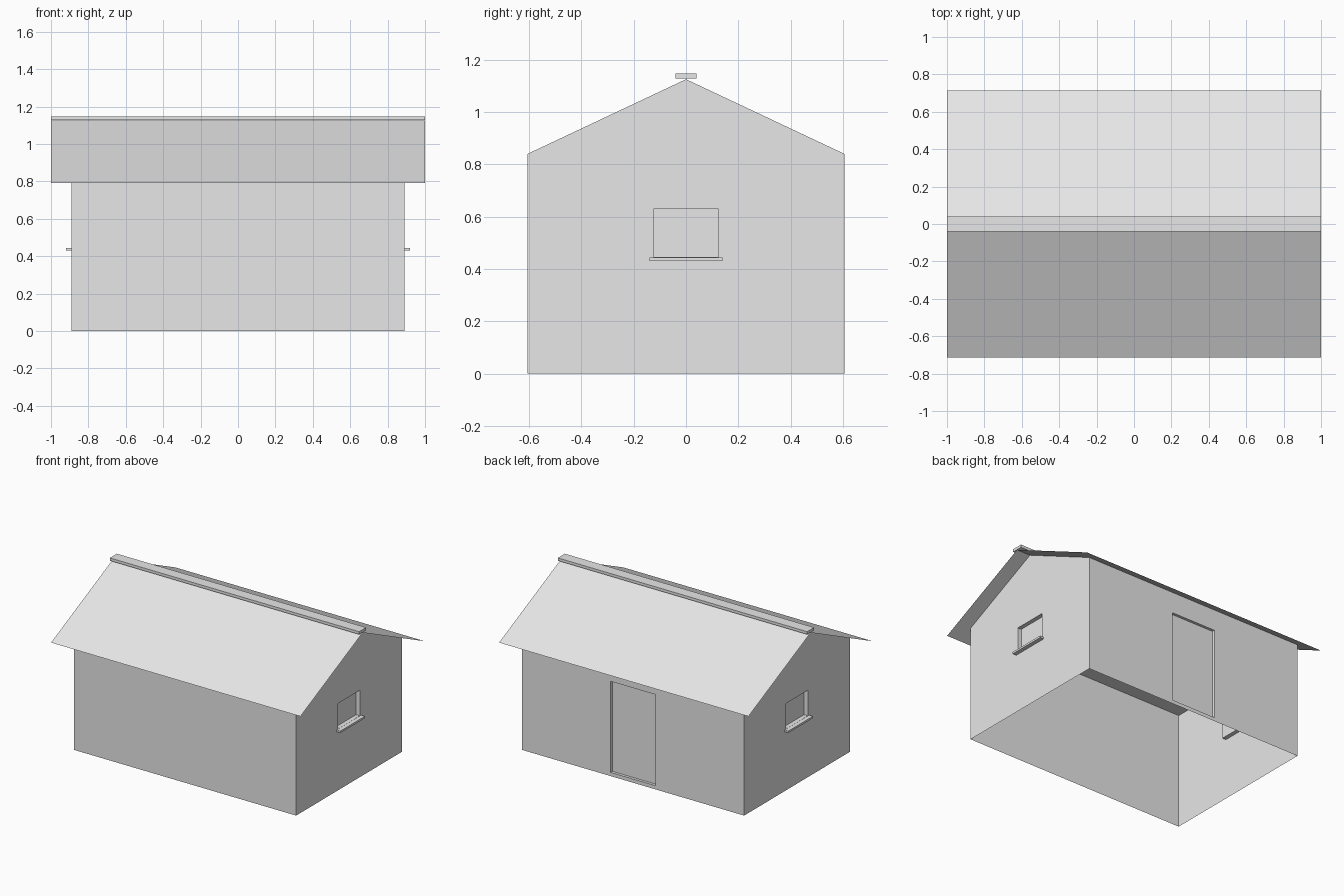
import bpy, bmesh
from mathutils import Vector

cube = bpy.data.objects.get("Cube")
if cube:
    bpy.data.objects.remove(cube, do_unlink=True)

mat = bpy.data.materials.new("light_grey")
mat.use_nodes = True
grey = (0.8, 0.8, 0.8, 1)
mat.diffuse_color = grey
mat.node_tree.nodes["Principled BSDF"].inputs["Base Color"].default_value = grey

HALF_X, HALF_Y = 0.89, 0.605
EAVE, RIDGE = 0.84, 1.125
ROOF_X, ROOF_Y, ROOF_LOW = 1.0, 0.713, 0.79


def finish(name, bm):
    mesh = bpy.data.meshes.new(name)
    bm.to_mesh(mesh)
    bm.free()
    mesh.materials.append(mat)
    obj = bpy.data.objects.new(name, mesh)
    bpy.context.collection.objects.link(obj)
    return obj


def box(name, low, high):
    low, high = Vector(low), Vector(high)
    bm = bmesh.new()
    bmesh.ops.create_cube(bm, size=1)
    for v in bm.verts:
        v.co = (low + high) / 2 + v.co * (high - low)
    return finish(name, bm)


def sheet(name, corners):
    bm = bmesh.new()
    bm.faces.new([bm.verts.new(c) for c in corners])
    return finish(name, bm)


def recess(bm, normal, across, half_width, bottom, top, depth):
    """Cut a rectangle out of one outer wall and push it inwards."""
    normal, across = Vector(normal), Vector(across)
    reach = HALF_X if normal.x else HALF_Y
    up = Vector((0, 0, 1))

    def wall():
        return [f for f in bm.faces if f.normal.dot(normal) > 0.99
                and abs(f.calc_center_median().dot(normal) - reach) < 0.001]

    for point, direction in ((across * -half_width, across), (across * half_width, across),
                             (up * bottom, up), (up * top, up)):
        faces = wall()
        geom = faces + list({e for f in faces for e in f.edges}) \
            + list({v for f in faces for v in f.verts})
        bmesh.ops.bisect_plane(bm, geom=geom, plane_co=point, plane_no=direction)
        bm.normal_update()

    target = [f for f in wall()
              if abs(f.calc_center_median().dot(across)) < half_width
              and bottom < f.calc_center_median().z < top]
    result = bmesh.ops.extrude_face_region(bm, geom=target)
    moved = [g for g in result["geom"] if isinstance(g, bmesh.types.BMVert)]
    bmesh.ops.translate(bm, verts=moved, vec=normal * -depth)
    old = [f for f in target if f.is_valid]
    if old:
        bmesh.ops.delete(bm, geom=old, context="FACES_ONLY")
    bm.normal_update()


# Thin outer walls, open underneath, with gable ends
bm = bmesh.new()
profile = [(-HALF_Y, 0), (HALF_Y, 0), (HALF_Y, EAVE), (0, RIDGE), (-HALF_Y, EAVE)]
right = [bm.verts.new((HALF_X, y, z)) for y, z in profile]
left = [bm.verts.new((-HALF_X, y, z)) for y, z in profile]
bm.faces.new(right)
bm.faces.new(left[::-1])
for a, b in ((1, 2), (4, 0)):
    bm.faces.new((right[a], left[a], left[b], right[b]))
bm.normal_update()

# Door at the back and a window in each gable
recess(bm, (0, 1, 0), (1, 0, 0), 0.18, 0.027, 0.687, 0.02)
for side in (1, -1):
    recess(bm, (side, 0, 0), (0, 1, 0), 0.124, 0.445, 0.63, 0.03)
finish("walls", bm)

# Flat ceiling at eave height
sheet("ceiling", [(-HALF_X, -HALF_Y, EAVE), (-HALF_X, HALF_Y, EAVE),
                  (HALF_X, HALF_Y, EAVE), (HALF_X, -HALF_Y, EAVE)])

# Roof slopes with overhanging eaves
for name, s in (("front_roof_slope", -1), ("back_roof_slope", 1)):
    sheet(name, [(s * ROOF_X, s * ROOF_Y, ROOF_LOW), (-s * ROOF_X, s * ROOF_Y, ROOF_LOW),
                 (-s * ROOF_X, 0, RIDGE), (s * ROOF_X, 0, RIDGE)])

# Ridge cap
box("ridge_cap", (-ROOF_X, -0.04, 1.127), (ROOF_X, 0.04, 1.147))

# Window sills
for name, s in (("left_window_sill", 1), ("right_window_sill", -1)):
    x_near, x_far = sorted((s * HALF_X, s * 0.92))
    box(name, (x_near, -0.14, 0.43), (x_far, 0.14, 0.444))
